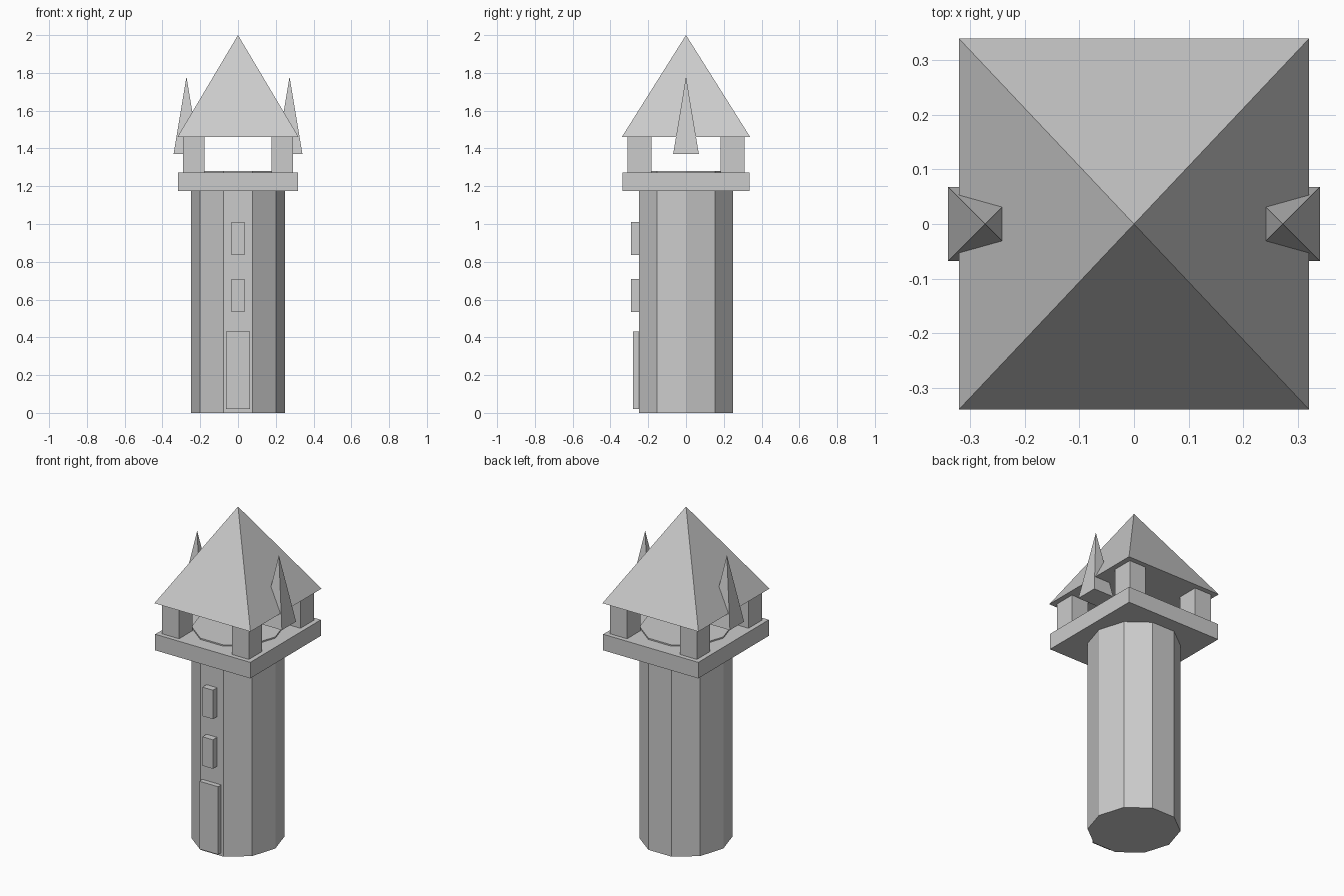
import bpy, math

if "Cube" in bpy.data.objects:
    bpy.data.objects.remove(bpy.data.objects["Cube"])

stone = bpy.data.materials.new("grey_stone")
stone.diffuse_color = (0.6, 0.6, 0.6, 1)
stone.use_nodes = True
stone.node_tree.nodes["Principled BSDF"].inputs["Base Color"].default_value = stone.diffuse_color


def finish(name):
    ob = bpy.context.object
    ob.name = name
    bpy.ops.object.transform_apply(location=True, rotation=True, scale=True)
    ob.data.materials.append(stone)
    return ob


def box(name, x0, x1, y0, y1, z0, z1):
    bpy.ops.mesh.primitive_cube_add(
        size=1, location=((x0 + x1) / 2, (y0 + y1) / 2, (z0 + z1) / 2))
    bpy.context.object.scale = (x1 - x0, y1 - y0, z1 - z0)
    return finish(name)


def pyramid(name, x, half_x, half_y, z0, z1):
    # four-sided cone with its base edges along x and y
    bpy.ops.mesh.primitive_cone_add(
        vertices=4, radius1=math.sqrt(2), radius2=0, depth=1)
    ob = bpy.context.object
    ob.rotation_euler.z = math.pi / 4
    bpy.ops.object.transform_apply(location=False, rotation=True, scale=False)
    ob.location = (x, 0, (z0 + z1) / 2)
    ob.scale = (half_x, half_y, z1 - z0)
    return finish(name)


# Ten-sided shaft, corners on the x axis, flats facing front and back
bpy.ops.mesh.primitive_cylinder_add(vertices=10, radius=1, depth=1.28,
                                    location=(0, 0, 0.64))
shaft = bpy.context.object
shaft.rotation_euler.z = math.pi / 2
bpy.ops.object.transform_apply(location=False, rotation=True, scale=False)
shaft.scale = (0.25, 0.25 / math.cos(math.pi / 10), 1)
finish("tower_shaft")

# Door and windows
box("door", -0.063, 0.063, -0.28, -0.245, 0.02, 0.43)
for i, z in enumerate((0.535, 0.835)):
    box(f"window_{i + 1}", -0.035, 0.035, -0.29, -0.245, z, z + 0.175)

# Balcony platform
box("platform", -0.318, 0.318, -0.337, 0.337, 1.175, 1.272)

# Corner posts
for sx in (-1, 1):
    for sy in (-1, 1):
        xs = sorted((sx * 0.177, sx * 0.29))
        ys = sorted((sy * 0.183, sy * 0.31))
        box("corner_post", *xs, *ys, 1.27, 1.462)

# Main roof and side spires
pyramid("roof", 0, 0.321, 0.34, 1.46, 2.0)
for sx in (-1, 1):
    pyramid("side_spire", sx * 0.273, 0.068, 0.068, 1.37, 1.78)
